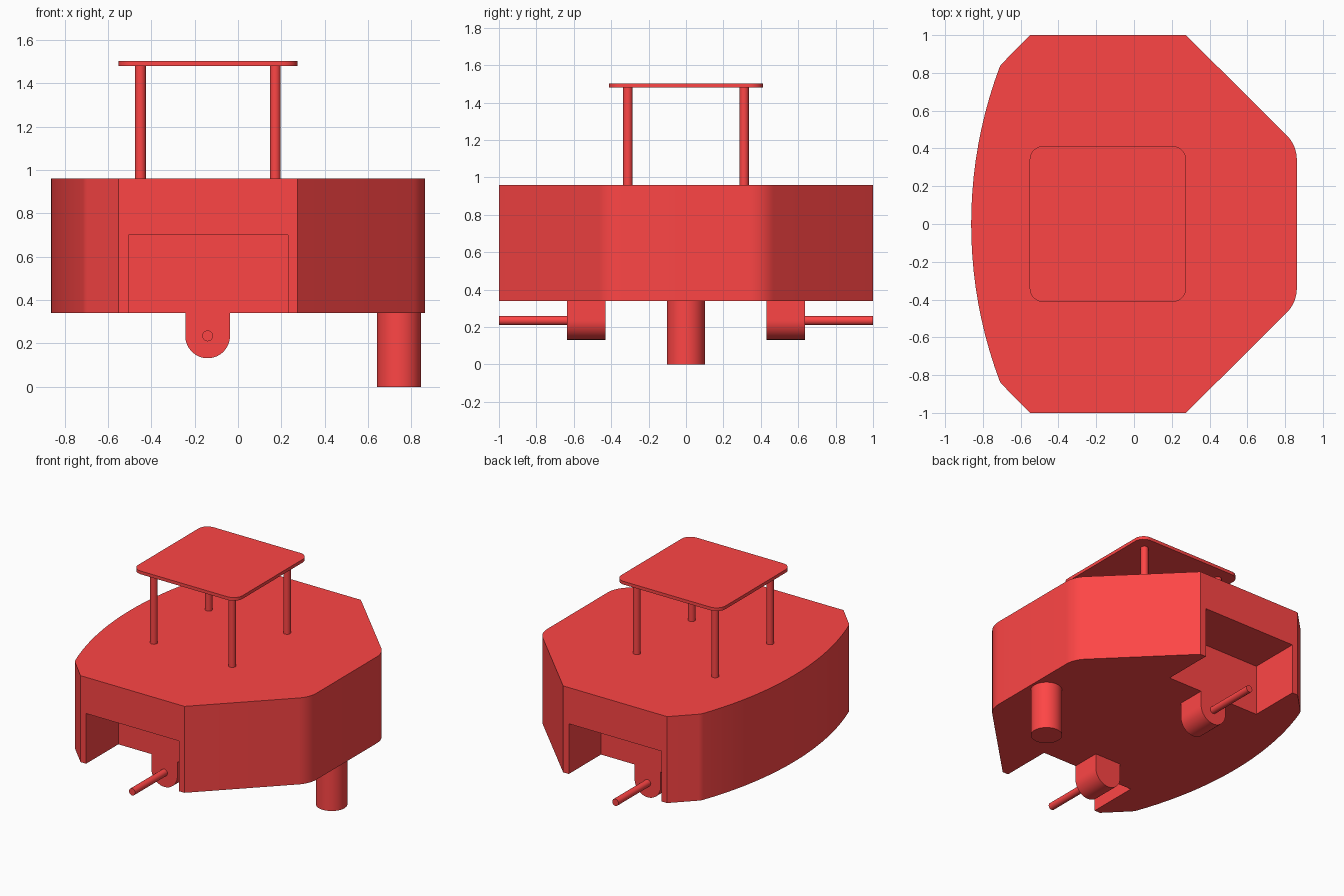
import bpy, bmesh, math
from mathutils import Vector

if "Cube" in bpy.data.objects:
    bpy.data.objects.remove(bpy.data.objects["Cube"])

red = bpy.data.materials.new("red")
red.diffuse_color = (0.99, 0.06, 0.06, 1)
red.use_nodes = True
red.node_tree.nodes["Principled BSDF"].inputs["Base Color"].default_value = red.diffuse_color


def fillet(corners, seg=8):
    """Round a polygon given as (x, y, radius) corners."""
    out = []
    n = len(corners)
    for i, (x, y, r) in enumerate(corners):
        p = Vector((x, y))
        if r == 0:
            out.append(p)
            continue
        u = (Vector(corners[i - 1][:2]) - p).normalized()
        v = (Vector(corners[(i + 1) % n][:2]) - p).normalized()
        half = u.angle(v) / 2
        c = p + (u + v).normalized() * r / math.sin(half)
        a = p + u * r / math.tan(half) - c
        b = p + v * r / math.tan(half) - c
        out += [c + a.lerp(b, k / seg).normalized() * r for k in range(seg + 1)]
    return out


def prism(name, pts, lo, hi, along_y=False):
    """Extrude a profile from lo to hi along z, or along y for an xz profile."""
    place = (lambda p, h: (p[0], h, p[1])) if along_y else (lambda p, h: (p[0], p[1], h))
    bm = bmesh.new()
    a = [bm.verts.new(place(p, lo)) for p in pts]
    b = [bm.verts.new(place(p, hi)) for p in pts]
    bm.faces.new(a)
    bm.faces.new(b)
    for i in range(len(pts)):
        bm.faces.new((a[i - 1], a[i], b[i], b[i - 1]))
    bmesh.ops.recalc_face_normals(bm, faces=bm.faces)
    me = bpy.data.meshes.new(name)
    bm.to_mesh(me)
    bm.free()
    me.materials.append(red)
    ob = bpy.data.objects.new(name, me)
    bpy.context.collection.objects.link(ob)
    return ob


def circle(x, y, r, start=0, sweep=360, n=32):
    steps = n if sweep == 360 else n + 1
    return [(x + r * math.cos(math.radians(start + sweep * k / n)),
             y + r * math.sin(math.radians(start + sweep * k / n))) for k in range(steps)]


# Hull: bowed edge at -x, tapered end at +x
R = 2.37
bow = []
for k in range(-10, 11):
    y = -0.84 * k / 10
    bow.append((-0.862 + R - math.sqrt(R * R - y * y), y, 0.08 if abs(k) == 10 else 0))
outline = fillet([(-0.55, -1, 0), (0.275, -1, 0), (0.862, -0.416, 0.18),
                  (0.862, 0.416, 0.18), (0.275, 1, 0), (-0.55, 1, 0)] + bow)
hull = prism("hull", outline, 0.34, 0.96)

# Wheel pockets cut into both sides
for s in (-1, 1):
    ys = sorted((0.635 * s, 1.2 * s))
    rect = [(-0.505, ys[0]), (0.23, ys[0]), (0.23, ys[1]), (-0.505, ys[1])]
    cutter = prism("pocket_cutter", rect, 0.2, 0.70)
    mod = hull.modifiers.new("pocket", 'BOOLEAN')
    mod.operation = 'DIFFERENCE'
    mod.solver = 'EXACT'
    mod.object = cutter
    cutter.hide_render = True
    bpy.context.view_layer.objects.active = hull
    bpy.ops.object.modifier_apply(modifier=mod.name)
    bpy.data.objects.remove(cutter)

# Axle brackets with stub axles
for s, side in ((-1, "front"), (1, "back")):
    ear = circle(-0.14, 0.235, 0.103, 180, 180) + [(-0.037, 0.34), (-0.243, 0.34)]
    prism(side + "_axle_bracket", ear, 0.43 * s, 0.635 * s, True)
    prism(side + "_axle", circle(-0.14, 0.235, 0.025, n=24), 0.63 * s, 1.0 * s, True)

# Support post under the tapered end
prism("support_post", circle(0.743, 0, 0.102, n=48), 0, 0.34)

# Roof poles and roof plate
for x in (-0.45, 0.172):
    for y in (-0.311, 0.311):
        prism("roof_pole", circle(x, y, 0.025, n=24), 0.96, 1.48)
prism("roof", fillet([(-0.552, -0.412, 0.07), (0.275, -0.412, 0.07),
                      (0.275, 0.412, 0.07), (-0.552, 0.412, 0.07)]), 1.48, 1.503)

# Smooth rounded sides, keep hard edges
for ob in bpy.data.objects:
    ob.select_set(True)
bpy.context.view_layer.objects.active = hull
bpy.ops.object.shade_smooth_by_angle(angle=math.radians(20))
